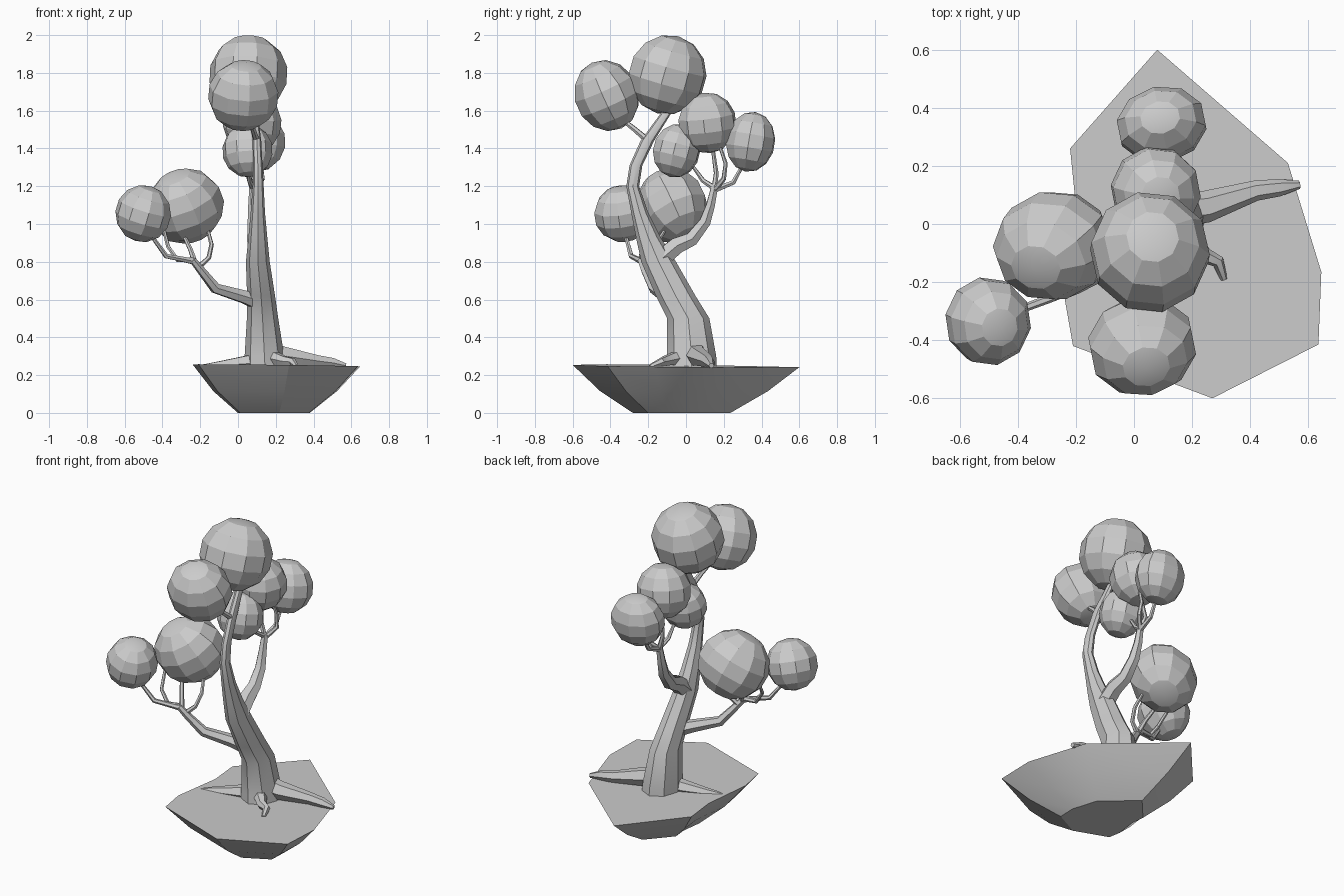
import bpy, bmesh
from math import sin, cos, tau, radians


def add_mesh(name, bm):
    me = bpy.data.meshes.new(name)
    bmesh.ops.recalc_face_normals(bm, faces=bm.faces)
    bm.to_mesh(me)
    bm.free()
    ob = bpy.data.objects.new(name, me)
    bpy.context.collection.objects.link(ob)
    return ob


def smooth(ob, angle=35):
    bpy.ops.object.select_all(action='DESELECT')
    ob.select_set(True)
    bpy.context.view_layer.objects.active = ob
    bpy.ops.object.shade_smooth_by_angle(angle=radians(angle))


def loft(name, rings):
    """Skin a list of equal-length point rings and cap both ends."""
    bm = bmesh.new()
    vs = [[bm.verts.new(p) for p in r] for r in rings]
    n = len(vs[0])
    for a, b in zip(vs, vs[1:]):
        for i in range(n):
            j = (i + 1) % n
            bm.faces.new((a[i], a[j], b[j], b[i]))
    bm.faces.new(vs[0])
    bm.faces.new(vs[-1])
    return add_mesh(name, bm)


def branch(name, pts):
    """Tapered six-sided limb through (x, y, z, radius) points."""
    cu = bpy.data.curves.new(name, 'CURVE')
    cu.dimensions = '3D'
    cu.bevel_depth = 1.0
    cu.bevel_resolution = 1
    cu.use_fill_caps = True
    sp = cu.splines.new('POLY')
    sp.points.add(len(pts) - 1)
    for p, (x, y, z, r) in zip(sp.points, pts):
        p.co = (x, y, z, 1)
        p.radius = r
    ob = bpy.data.objects.new(name, cu)
    bpy.context.collection.objects.link(ob)
    bpy.ops.object.select_all(action='DESELECT')
    ob.select_set(True)
    bpy.context.view_layer.objects.active = ob
    bpy.ops.object.convert(target='MESH')
    smooth(bpy.context.view_layer.objects.active)


# Ground: irregular faceted bowl shrinking towards its underside
rim = [(.08, .60), (.53, .21), (.645, -.165), (.635, -.415), (.27, -.60),
       (-.21, -.42), (-.24, -.25), (-.20, .06), (-.22, .26)]
cx, cy = .18, -.04


def bowl_ring(s, z, tilt=0.0):
    return [(cx + (x - cx) * s, cy + (y - cy) * s, z - tilt * (x + y)) for x, y in rim]


smooth(loft("ground_bowl", [bowl_ring(.43, 0), bowl_ring(.74, .115),
                            bowl_ring(1, .25, .012)]), 25)

# Trunk: leaning tapered column (x, y, z, x radius, y radius)
trunk = [(.145, .03, .20, .11, .135), (.14, .03, .30, .105, .13),
         (.13, .012, .50, .083, .112), (.122, -.055, .62, .074, .105),
         (.105, -.145, .80, .063, .092), (.105, -.20, .93, .05, .065),
         (.105, -.245, 1.06, .038, .045), (.107, -.282, 1.2, .029, .034),
         (.105, -.265, 1.31, .025, .034), (.10, -.205, 1.44, .023, .036),
         (.085, -.11, 1.58, .02, .028), (.07, -.08, 1.66, .015, .02)]
smooth(loft("trunk", [[(x + a * cos(tau * i / 8), y + b * sin(tau * i / 8), z)
                       for i in range(8)] for x, y, z, a, b in trunk]))

# Left limb and its twigs
branch("left_limb", [(.10, -.07, .59, .045), (.03, -.10, .615, .038),
                     (-.12, -.17, .66, .03), (-.20, -.22, .76, .022),
                     (-.24, -.24, .81, .018)])
branch("left_twig_outer", [(-.23, -.23, .80, .018), (-.30, -.26, .815, .015),
                           (-.38, -.29, .83, .014), (-.46, -.32, .94, .01)])
branch("left_twig_front", [(-.24, -.23, .81, .016), (-.32, -.24, .81, .013),
                           (-.37, -.23, .88, .011), (-.40, -.14, 1.0, .009)])
branch("left_twig_middle", [(-.23, -.23, .80, .016), (-.25, -.20, .86, .013),
                            (-.30, -.13, .97, .01)])
branch("left_twig_inner", [(-.21, -.22, .77, .016), (-.155, -.20, .82, .013),
                           (-.14, -.16, .89, .012), (-.16, -.11, .97, .009)])

# Rear limb and its twigs
branch("rear_limb", [(.105, -.15, .80, .055), (.10, -.05, .885, .05),
                     (.09, .03, .92, .042), (.085, .10, 1.01, .034),
                     (.08, .13, 1.10, .026), (.08, .152, 1.2, .02)])
branch("rear_twig_back", [(.08, .15, 1.18, .017), (.085, .25, 1.22, .014),
                          (.09, .30, 1.31, .01)])
branch("rear_twig_top", [(.08, .15, 1.18, .017), (.05, .16, 1.27, .013),
                         (.07, .14, 1.41, .01)])
branch("rear_twig_side", [(.08, .15, 1.18, .016), (.13, .20, 1.24, .013),
                          (.12, .21, 1.32, .011), (.11, .18, 1.41, .009)])
branch("rear_twig_front", [(.08, .15, 1.19, .016), (.06, .09, 1.23, .013),
                           (.055, .04, 1.30, .009)])
branch("crown_limb_front", [(.10, -.20, 1.44, .018), (.08, -.27, 1.50, .015),
                            (.05, -.36, 1.57, .012)])

# Roots
branch("right_root", [(.16, .05, .32, .06), (.25, .06, .30, .055),
                      (.42, .115, .275, .035), (.50, .125, .265, .03),
                      (.57, .135, .25, .014)])
branch("front_root", [(.19, -.05, .29, .04), (.245, -.11, .275, .028),
                      (.29, -.13, .27, .022), (.31, -.19, .245, .012)])
branch("left_root", [(.12, .0, .27, .055), (.03, -.02, .26, .045),
                     (-.10, -.06, .25, .026), (-.19, -.09, .245, .012)])

# Foliage: low-poly balls (name, centre, radii, tilt)
foliage = [
    ("crown", (.055, -.097, 1.79), (.21, .21, .212), (-15, 6)),
    ("crown_front", (.028, -.42, 1.68), (.19, .172, .192), (25, 0)),
    ("rear_upper", (.075, .113, 1.535), (.157, .157, .162), (8, 5)),
    ("rear_outer", (.095, .342, 1.435), (.16, .132, .16), (-10, 0)),
    ("rear_lower", (.05, -.05, 1.388), (.135, .127, .143), (-15, 0)),
    ("left_inner", (-.28, -.075, 1.095), (.21, .19, .2), (20, -25)),
    ("left_outer", (-.502, -.335, 1.055), (.149, .154, .152), (12, 15)),
]
for name, loc, radii, (rx, ry) in foliage:
    bpy.ops.mesh.primitive_uv_sphere_add(segments=10, ring_count=7, location=loc,
                                         rotation=(radians(rx), radians(ry), .2))
    ob = bpy.context.object
    ob.name = name + "_foliage"
    ob.scale = radii
    smooth(ob, 22)
